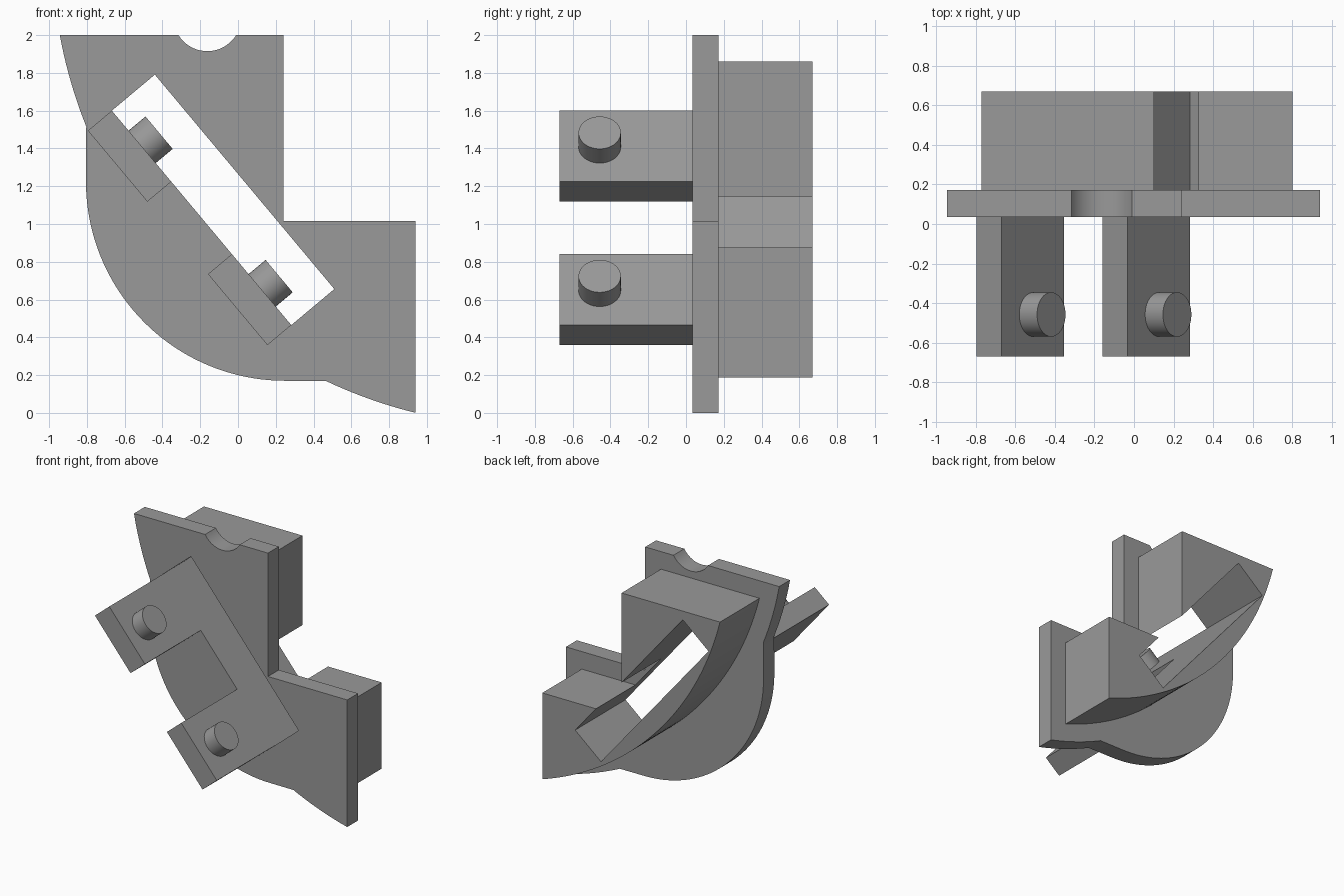
import bpy, bmesh, math
from mathutils import Vector, Matrix

if "Cube" in bpy.data.objects:
    bpy.data.objects.remove(bpy.data.objects["Cube"])

grey = bpy.data.materials.new("mid grey")
grey.diffuse_color = (0.32, 0.32, 0.32, 1)
grey.use_nodes = True
grey.node_tree.nodes["Principled BSDF"].inputs["Base Color"].default_value = grey.diffuse_color


def finish(name, bm):
    bmesh.ops.recalc_face_normals(bm, faces=bm.faces)
    mesh = bpy.data.meshes.new(name)
    bm.to_mesh(mesh)
    bm.free()
    ob = bpy.data.objects.new(name, mesh)
    bpy.context.collection.objects.link(ob)
    mesh.materials.append(grey)
    return ob


def prism(name, outline, y0, y1):
    """Extrude an x-z outline from y0 to y1."""
    bm = bmesh.new()
    face = bm.faces.new([bm.verts.new((x, y0, z)) for x, z in outline])
    ext = bmesh.ops.extrude_face_region(bm, geom=[face])
    verts = [g for g in ext["geom"] if isinstance(g, bmesh.types.BMVert)]
    bmesh.ops.translate(bm, verts=verts, vec=(0, y1 - y0, 0))
    return finish(name, bm)


def arc(cx, cz, r, a0, a1, n):
    return [(cx + r * math.cos(a0 + (a1 - a0) * i / n),
             cz + r * math.sin(a0 + (a1 - a0) * i / n)) for i in range(n + 1)]


def smooth(ob):
    bpy.ops.object.select_all(action='DESELECT')
    ob.select_set(True)
    bpy.context.view_layer.objects.active = ob
    bpy.ops.object.shade_smooth_by_angle(angle=math.radians(25))


def cut(ob, cutter):
    mod = ob.modifiers.new("slot", 'BOOLEAN')
    mod.operation, mod.solver, mod.object = 'DIFFERENCE', 'EXACT', cutter
    bpy.context.view_layer.objects.active = ob
    bpy.ops.object.modifier_apply(modifier=mod.name)


# Large sweep shared by plate and rear block
CX, CZ, R = 1.545, 2.457, 2.53


def sweep(r, p, q, n):
    return arc(CX, CZ, r, math.atan2(p[1] - CZ, p[0] - CX) % math.tau,
               math.atan2(q[1] - CZ, q[0] - CX) % math.tau, n)


# Slanted slot frame: along the slot and across it
start = Vector((-0.668, 1.60))
along = Vector((0.642, -0.767))
across = Vector((0.767, 0.642))


def slanted(s0, s1, t0, t1):
    return [start + along * s + across * t
            for s, t in ((s0, t0), (s1, t0), (s1, t1), (s0, t1))]


# Front plate with lobe, top scoop and corner notch
outline = sweep(R, (-0.944, 2), (-0.805, 1.515), 10)
outline += arc(0.25, 1.225, 1.055, math.pi, 1.5 * math.pi, 40)
outline += sweep(R, (0.465, 0.17), (0.94, 0), 10)
outline += [(0.94, 1.015), (0.24, 1.015), (0.24, 2)]
half = math.asin(0.1525 / 0.179)
outline += arc(-0.1625, 2.094, 0.179, -math.pi / 2 + half, -math.pi / 2 - half, 20)
plate = prism("front_plate", outline, 0.035, 0.172)

# Rear block, inset from the plate edge
outline = sweep(R - 0.14, (-0.769, 1.86), (0.80, 0.187), 40)
outline += [(0.80, 0.875), (0.10, 0.875), (0.10, 1.86)]
block = prism("rear_block", outline, 0.172, 0.67)

# Slot through plate and block
cutter = prism("slot_cutter", slanted(0, 1.48, 0, 0.297), -0.2, 0.9)
cutter.hide_render = True
for ob in (plate, block):
    cut(ob, cutter)
    smooth(ob)
bpy.data.objects.remove(cutter)

# Two arms level with the slot wall, each with a round peg
for name, s in (("upper", 0.0), ("lower", 0.99)):
    prism(name + "_arm", slanted(s, s + 0.49, -0.165, 0), -0.67, 0.035)
    mid = start + along * (s + 0.25) + across * 0.058
    bm = bmesh.new()
    bmesh.ops.create_cone(bm, cap_ends=True, segments=40, radius1=0.112,
                          radius2=0.112, depth=0.118)
    turn = Vector((across.x, 0, across.y)).to_track_quat('Z', 'Y').to_matrix().to_4x4()
    bmesh.ops.transform(bm, verts=bm.verts,
                        matrix=Matrix.Translation((mid.x, -0.457, mid.y)) @ turn)
    smooth(finish(name + "_peg", bm))
